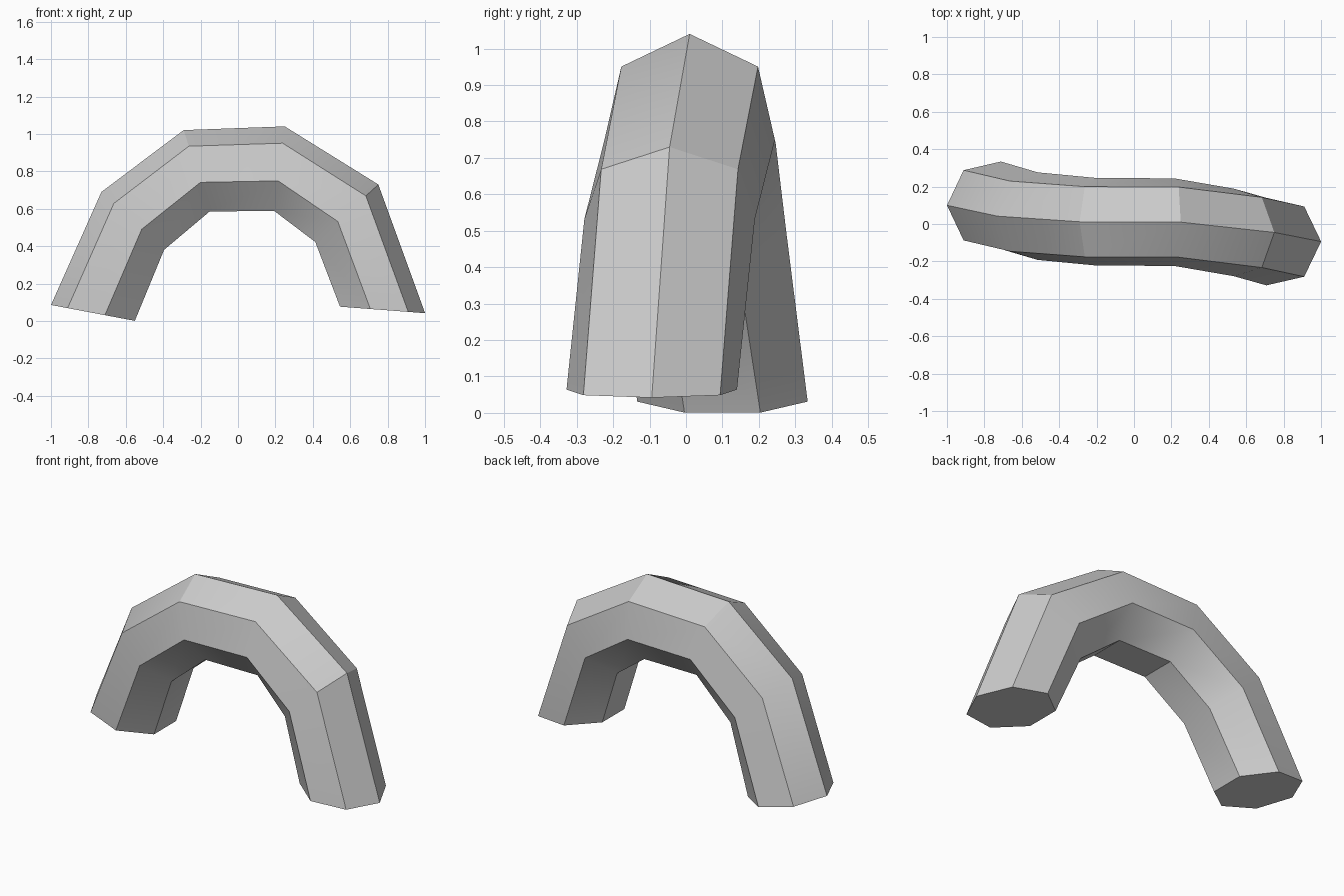
import bpy, bmesh, math
from mathutils import Vector

cube = bpy.data.objects.get("Cube")
if cube:
    bpy.data.objects.remove(cube, do_unlink=True)

SIDES, RADIUS = 7, 0.24

# Arch path: ring centre and the direction towards the outside of the bend
path = [
    ((-0.764, 0.10, 0.041), (-0.983, 0, 0.186)),
    ((-0.554, 0.042, 0.527), (-0.735, 0, 0.68)),
    ((-0.217, 0.012, 0.792), (-0.306, 0, 0.95)),
    ((0.221, 0.01, 0.802), (0.12, 0, 0.99)),
    ((0.573, -0.045, 0.568), (0.739, 0, 0.674)),
    ((0.761, -0.094, 0.06), (0.997, 0, -0.076)),
]

# Seven-sided tube with capped ends
bm = bmesh.new()
rings = []
for centre, outward in path:
    out = Vector(outward).normalized()
    ring = []
    for k in range(SIDES):
        a = math.tau * k / SIDES
        offset = out * math.cos(a) + Vector((0, 1, 0)) * math.sin(a)
        ring.append(bm.verts.new(Vector(centre) + offset * RADIUS))
    rings.append(ring)
for a, b in zip(rings, rings[1:]):
    for k in range(SIDES):
        n = (k + 1) % SIDES
        bm.faces.new((a[k], a[n], b[n], b[k]))
bm.faces.new(rings[0])
bm.faces.new(rings[-1])
bmesh.ops.recalc_face_normals(bm, faces=bm.faces)
mesh = bpy.data.meshes.new("arched_tube")
bm.to_mesh(mesh)
bm.free()
tube = bpy.data.objects.new("arched_tube", mesh)
bpy.context.collection.objects.link(tube)

# Plain grey material
grey = bpy.data.materials.new("light_grey")
grey.use_nodes = True
colour = (0.6, 0.6, 0.6, 1)
grey.diffuse_color = colour
grey.node_tree.nodes["Principled BSDF"].inputs["Base Color"].default_value = colour
mesh.materials.append(grey)

# Smooth along the bend, crisp along the corners
bpy.ops.object.select_all(action="DESELECT")
tube.select_set(True)
bpy.context.view_layer.objects.active = tube
bpy.ops.object.shade_smooth_by_angle(angle=math.radians(30))
